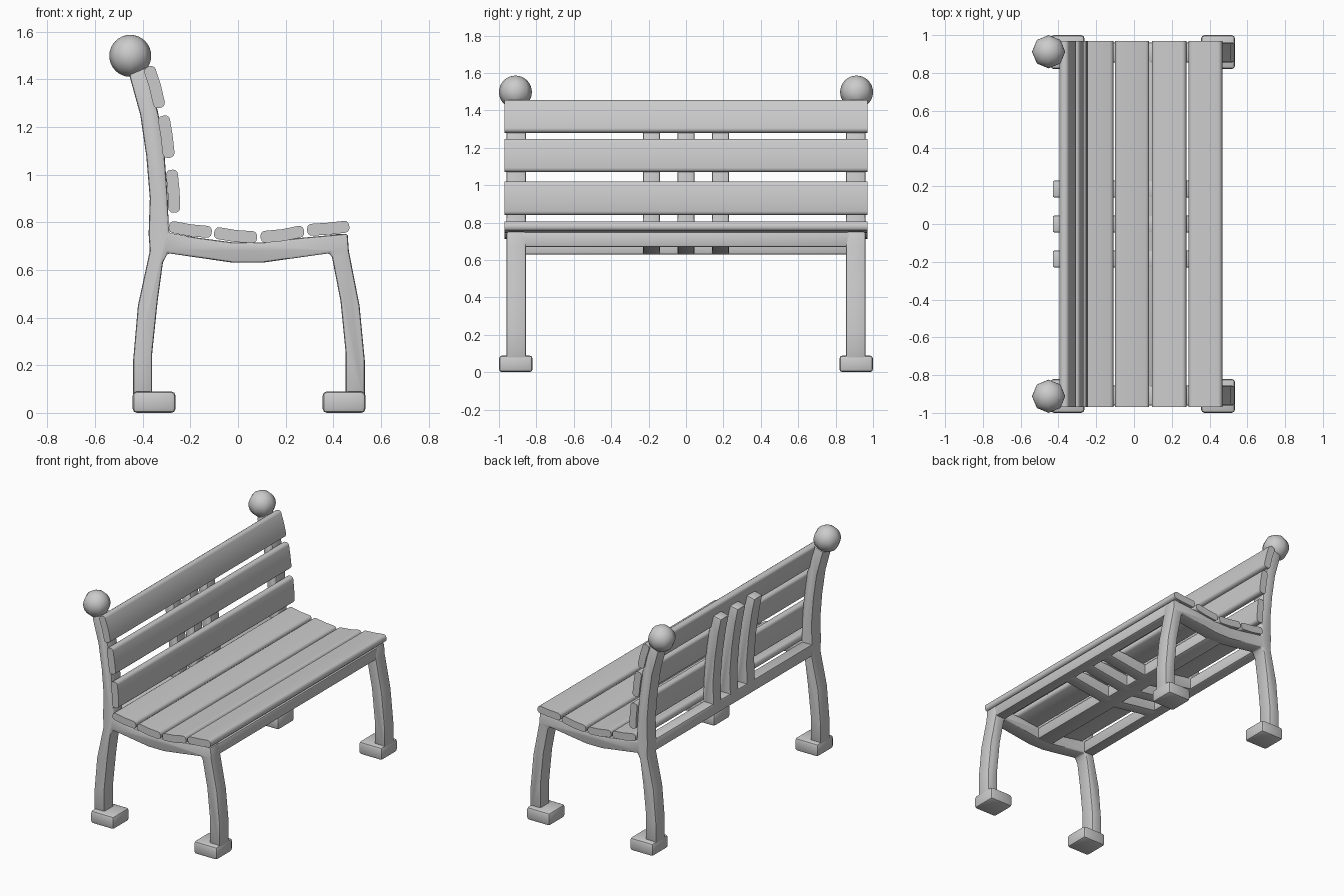
import bpy, bmesh, math
from mathutils import Vector

if "Cube" in bpy.data.objects:
    bpy.data.objects.remove(bpy.data.objects["Cube"])


def finish(bm, name, angle=35):
    bmesh.ops.recalc_face_normals(bm, faces=bm.faces)
    me = bpy.data.meshes.new(name)
    bm.to_mesh(me)
    bm.free()
    me.shade_smooth()
    me.set_sharp_from_angle(angle=math.radians(angle))
    ob = bpy.data.objects.new(name, me)
    bpy.context.collection.objects.link(ob)
    return ob


def prism(name, profile, y, width, bevel, segs=2, long_only=False):
    """Extrude an XZ profile along y, centred at y, and round its sharp edges."""
    bm = bmesh.new()
    face = bm.faces.new([bm.verts.new((x, y - width / 2, z)) for x, z in profile])
    new = bmesh.ops.extrude_face_region(bm, geom=[face])["geom"]
    bmesh.ops.translate(bm, vec=(0, width, 0),
                        verts=[g for g in new if isinstance(g, bmesh.types.BMVert)])
    bmesh.ops.recalc_face_normals(bm, faces=bm.faces)
    edges = [e for e in bm.edges if e.calc_face_angle(0) > math.radians(32)]
    if long_only:
        edges = [e for e in edges if abs(e.verts[0].co.y - e.verts[1].co.y) > 0.01]
    bmesh.ops.bevel(bm, geom=edges, offset=bevel, segments=segs, profile=0.5,
                    affect='EDGES', clamp_overlap=True)
    return finish(bm, name)


def rect(x0, x1, z0, z1):
    return [(x0, z0), (x1, z0), (x1, z1), (x0, z1)]


def slat(name, path, thick=0.05):
    """Gently curved plank from a three-point centreline."""
    pts = [Vector(p) for p in path]
    up, down = [], []
    for i, p in enumerate(pts):
        d = (pts[min(i + 1, 2)] - pts[max(i - 1, 0)]).normalized()
        n = Vector((-d.y, d.x)) * thick / 2
        up.append(p + n)
        down.append(p - n)
    prism(name, up + down[::-1], 0, 1.94, 0.02, 3, True)


# Shared outlines of the bench skeleton (x, z)
rail_top = [(-0.29, 0.755), (-0.17, 0.735), (-0.02, 0.715), (0.10, 0.715),
            (0.27, 0.735), (0.46, 0.752)]
rail_under = [(0.385, 0.67), (0.10, 0.63), (-0.02, 0.63), (-0.295, 0.67)]
post_back = [(-0.37, 0.68), (-0.375, 0.75), (-0.37, 0.9), (-0.385, 1.08), (-0.41, 1.25)]
post_front = [(-0.333, 1.25), (-0.308, 1.08), (-0.295, 0.9)]
front_leg = [(0.465, 0.68), (0.51, 0.45), (0.532, 0.22), (0.532, 0.07),
             (0.452, 0.07), (0.452, 0.25), (0.43, 0.47), (0.395, 0.65)]
back_leg = [(-0.315, 0.63), (-0.337, 0.47), (-0.36, 0.25), (-0.36, 0.07),
            (-0.44, 0.07), (-0.44, 0.22), (-0.42, 0.45)]
side_profile = (rail_top + front_leg + rail_under + back_leg + post_back
                + [(-0.457, 1.42), (-0.385, 1.45)] + post_front)
support_profile = (rail_top[:-1] + [(0.41, 0.745), (0.41, 0.672)] + rail_under
                   + post_back + [(-0.432, 1.36), (-0.362, 1.375)] + post_front)

# Side frames, feet and ball finials
for side, s in (("left", -1), ("right", 1)):
    y = 0.908 * s
    prism("side_frame_" + side, side_profile, y, 0.104, 0.01)
    prism("back_foot_" + side, rect(-0.442, -0.262, 0, 0.09), 0.91 * s, 0.18, 0.018)
    prism("front_foot_" + side, rect(0.355, 0.535, 0, 0.09), 0.91 * s, 0.18, 0.018)
    bm = bmesh.new()
    bmesh.ops.create_uvsphere(bm, u_segments=8, v_segments=16, radius=0.088)
    bmesh.ops.translate(bm, vec=(-0.452, 0.912 * s, 1.498), verts=bm.verts)
    finish(bm, "ball_finial_" + side, 60)

# Middle supports under the seat and up the back
for i in (-1, 0, 1):
    prism("middle_support_%d" % (i + 2), support_profile, 0.185 * i, 0.09, 0.01)

# Long rails joining the side frames
for name, r in (("front_rail", rect(0.385, 0.462, 0.67, 0.75)),
                ("centre_rail", rect(-0.02, 0.10, 0.63, 0.713)),
                ("back_rail", rect(-0.372, -0.292, 0.672, 0.755))):
    prism(name, r, 0, 1.76, 0.01)

# Seat slats, back to front
for i, path in enumerate([
        [(-0.29, 0.783), (-0.20, 0.766), (-0.11, 0.758)],
        [(-0.10, 0.757), (-0.01, 0.742), (0.08, 0.736)],
        [(0.095, 0.737), (0.19, 0.746), (0.277, 0.764)],
        [(0.29, 0.767), (0.38, 0.773), (0.467, 0.783)]]):
    slat("seat_slat_%d" % (i + 1), path)

# Backrest slats, bottom to top
for i, path in enumerate([
        [(-0.279, 1.02), (-0.27, 0.93), (-0.267, 0.84)],
        [(-0.313, 1.247), (-0.299, 1.16), (-0.289, 1.07)],
        [(-0.375, 1.453), (-0.348, 1.37), (-0.327, 1.28)]]):
    slat("back_slat_%d" % (i + 1), path)
